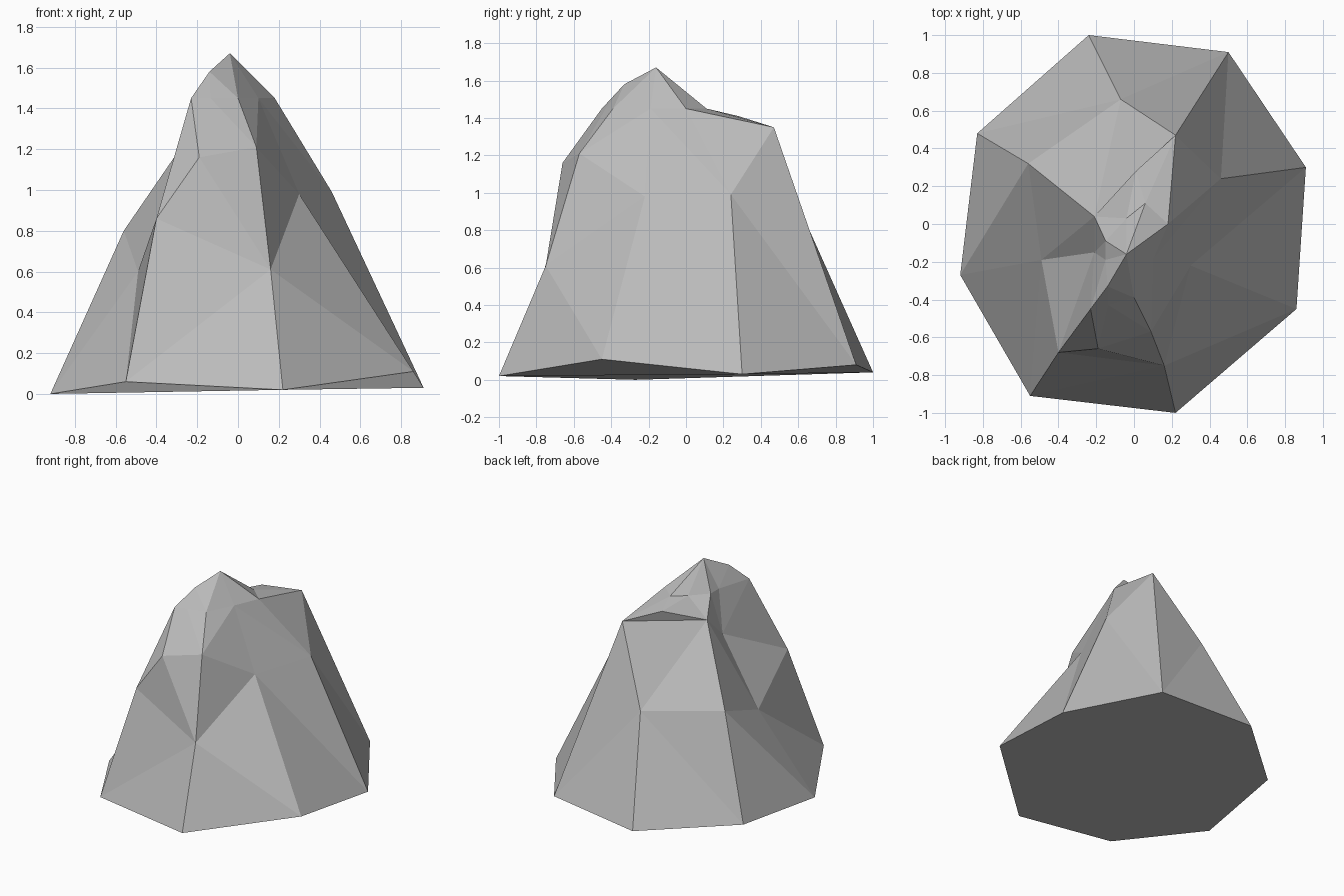
import bpy
import bmesh

default_cube = bpy.data.objects.get("Cube")
if default_cube:
    bpy.data.objects.remove(default_cube, do_unlink=True)


def make_material(name, colour):
    material = bpy.data.materials.new(name)
    material.use_nodes = True
    material.diffuse_color = colour
    shader = next(n for n in material.node_tree.nodes if n.type == "BSDF_PRINCIPLED")
    shader.inputs["Base Color"].default_value = colour
    shader.inputs["Roughness"].default_value = 0.9
    return material


def add_ring(bm, points):
    return [bm.verts.new(point) for point in points]


def stitch(bm, lower, upper, steps):
    """Join two closed rings with triangles; each step advances the
    lower (l) or the upper (u) ring by one corner."""
    low, up = 0, 0
    for step in steps:
        a, b = lower[low % len(lower)], upper[up % len(upper)]
        if step == "l":
            low += 1
            bm.faces.new((a, lower[low % len(lower)], b))
        else:
            up += 1
            bm.faces.new((a, upper[up % len(upper)], b))


# Cross-section rings, counter-clockwise from the front corner
bm = bmesh.new()
foot = add_ring(bm, [
    (.22, -1, .02), (.86, -.45, .11), (.91, .3, .03), (.5, .91, .08),
    (-.24, 1, .04), (-.83, .48, .05), (-.92, -.27, 0), (-.55, -.91, .06)])
waist = add_ring(bm, [
    (.16, -.75, .61), (.3, -.22, .98), (.46, .24, .99), (.22, .47, 1.35),
    (-.07, .66, .8), (-.56, .32, .8), (-.49, -.19, .6), (-.4, -.68, .86)])
shoulder = add_ring(bm, [
    (.09, -.57, 1.21), (.1, -.19, 1.45), (.18, 0, 1.45), (.06, .11, 1.45),
    (.01, .28, 1.41), (-.21, .04, 1.31), (-.21, -.15, 1.13),
    (-.23, -.45, 1.45), (-.19, -.66, 1.16)])
crown = add_ring(bm, [
    (0, -.39, 1.45), (-.04, -.16, 1.67), (-.04, .03, 1.45),
    (-.15, -.09, 1.45), (-.15, -.19, 1.45), (-.14, -.33, 1.58),
    (-.135, -.43, 1.45)])

# Sides, from the ground up
stitch(bm, foot, waist, "lululuullululuul")
stitch(bm, waist, shoulder, "lululuuullluluulu")
stitch(bm, shoulder, crown, "lullullululuullu")

# Peak: a fan around the highest corner, plus the front facet
front, peak, *back, nose, brow = crown
rim = back + [nose, front]
for a, b in zip(rim, rim[1:]):
    bm.faces.new((peak, a, b))
bm.faces.new((nose, brow, front))

# Underside
bm.faces.new(list(reversed(foot)))

# Rock object with flat facets
mesh = bpy.data.meshes.new("rock")
bm.to_mesh(mesh)
bm.free()
mesh.materials.append(make_material("stone grey", (.5, .5, .5, 1)))
rock = bpy.data.objects.new("rock", mesh)
bpy.context.collection.objects.link(rock)
